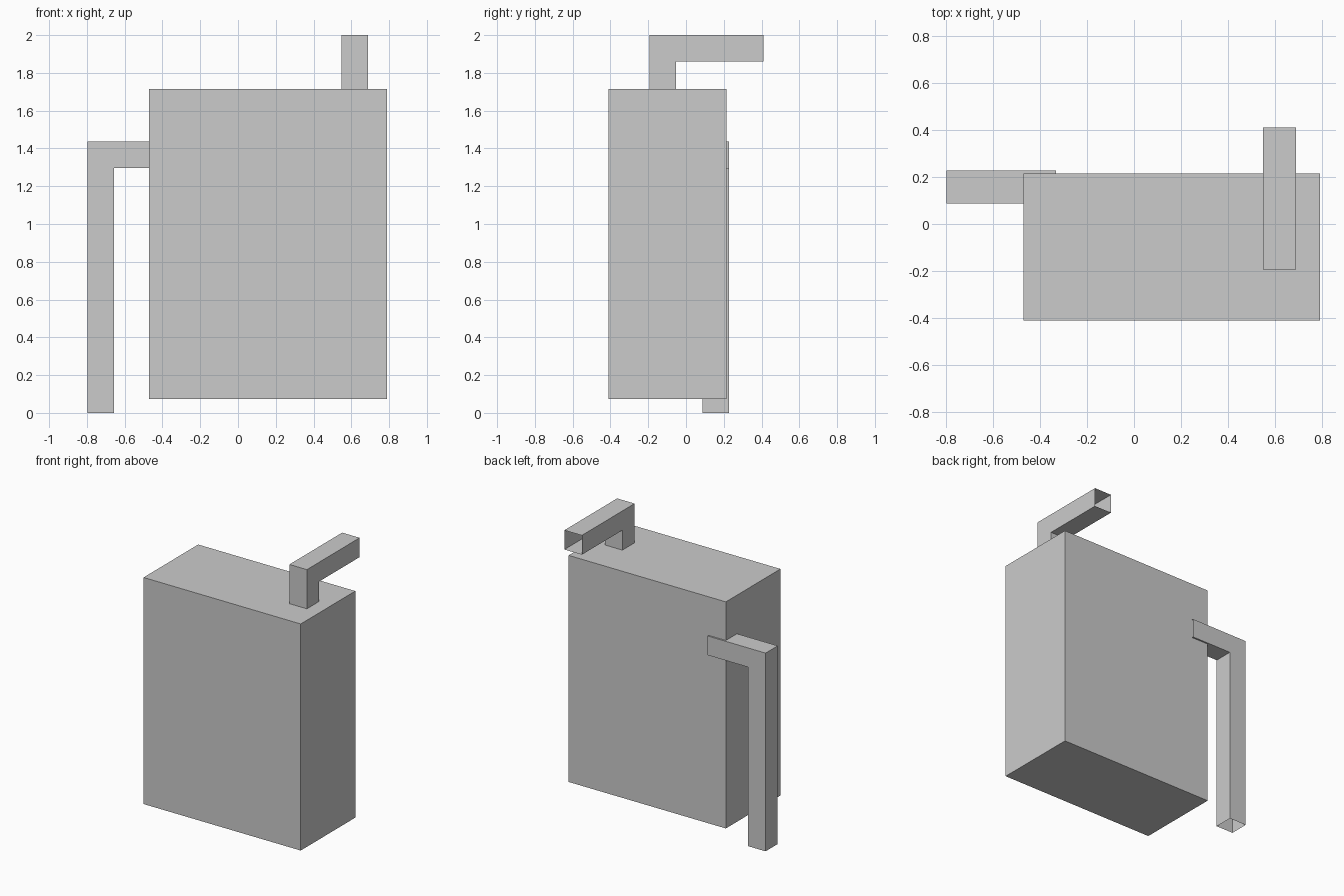
import bpy, bmesh
from mathutils import Vector

if "Cube" in bpy.data.objects:
    bpy.data.objects.remove(bpy.data.objects["Cube"])


def box(name, lo, hi):
    lo, hi = Vector(lo), Vector(hi)
    mid, size = (lo + hi) / 2, hi - lo
    bm = bmesh.new()
    bmesh.ops.create_cube(bm, size=1)
    for v in bm.verts:
        v.co = Vector(a * b for a, b in zip(v.co, size))
    finish(name, bm, mid)


def finish(name, bm, location):
    bmesh.ops.recalc_face_normals(bm, faces=bm.faces[:])
    mesh = bpy.data.meshes.new(name)
    bm.to_mesh(mesh)
    bm.free()
    ob = bpy.data.objects.new(name, mesh)
    ob.location = location
    bpy.context.collection.objects.link(ob)


def elbow_duct(name, start, corner, end, width):
    """Open-ended square duct with one mitred right-angle bend."""
    start, corner, end = Vector(start), Vector(corner), Vector(end)
    d1, d2 = (corner - start).normalized(), (end - corner).normalized()
    side = d1.cross(d2)
    h = width / 2
    bm = bmesh.new()
    rings = []
    for p, out in ((start, -d2), (corner, d1 - d2), (end, d1)):
        rings.append([bm.verts.new(p - corner + out * h * a + side * h * b)
                      for a, b in ((1, 1), (1, -1), (-1, -1), (-1, 1))])
    for r, s in zip(rings, rings[1:]):
        for i in range(4):
            j = (i + 1) % 4
            bm.faces.new((r[i], r[j], s[j], s[i]))
    finish(name, bm, corner)


# Main tank
box("tank_body", (-0.47, -0.41, 0.074), (0.79, 0.215, 1.716))

# Outlet on top, opening to the back
elbow_duct("top_duct", (0.618, -0.124, 1.70), (0.618, -0.124, 1.93),
           (0.618, 0.41, 1.93), 0.14)

# Downpipe on the left, slightly proud of the back of the tank
elbow_duct("side_duct", (-0.332, 0.157, 1.367), (-0.727, 0.157, 1.367),
           (-0.727, 0.157, 0.0), 0.139)
